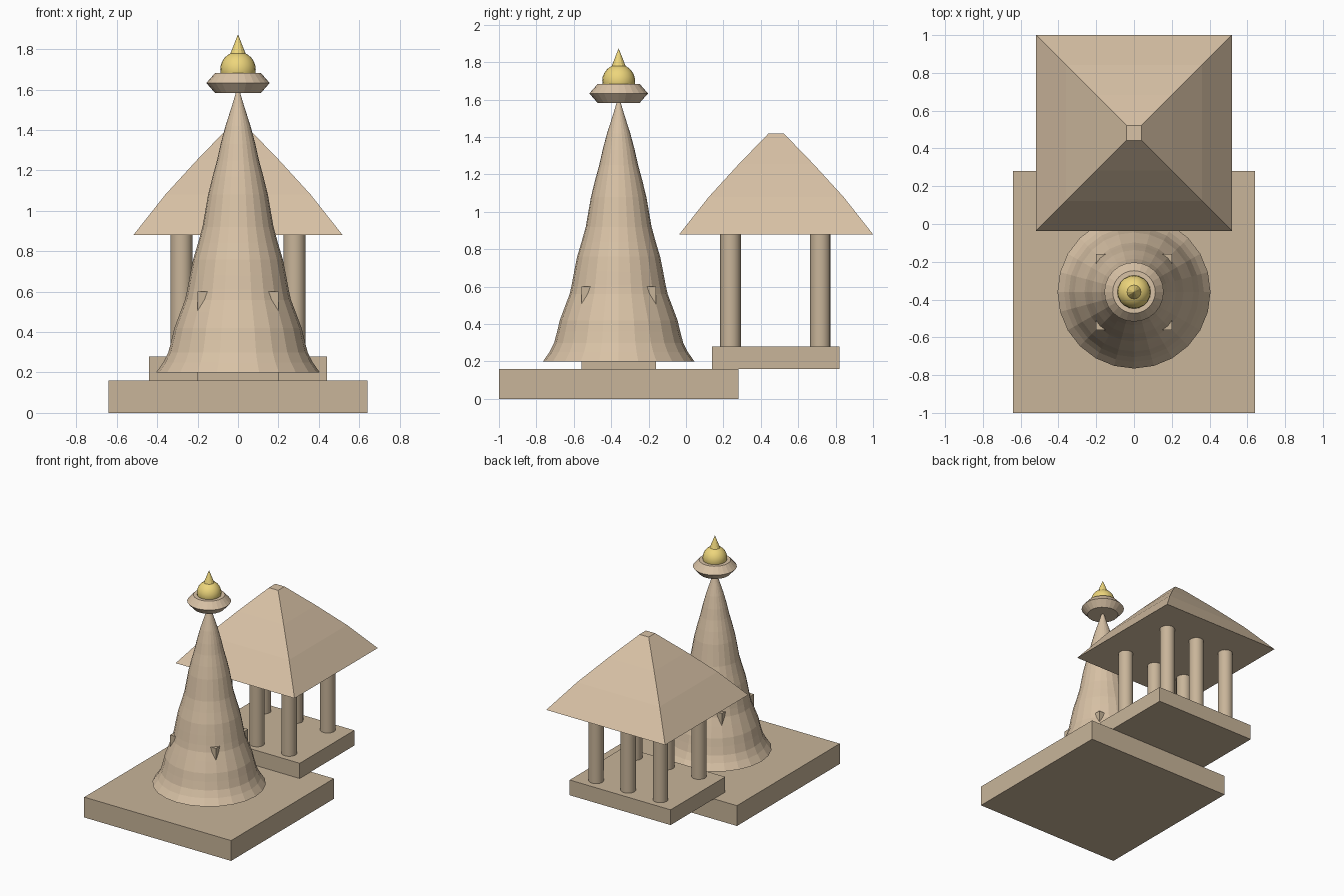
import bpy, bmesh, math
from math import cos, sin, pi

if "Cube" in bpy.data.objects:
    bpy.data.objects.remove(bpy.data.objects["Cube"])


def material(name, rgb):
    m = bpy.data.materials.new(name)
    m.diffuse_color = (*rgb, 1)
    m.use_nodes = True
    m.node_tree.nodes["Principled BSDF"].inputs["Base Color"].default_value = m.diffuse_color
    return m


STONE = material("stone", (0.58, 0.46, 0.32))
LIGHT = material("light_stone", (0.69, 0.54, 0.38))
GOLD = material("gold", (0.85, 0.67, 0.2))


def finish(name, bm, mat):
    bmesh.ops.recalc_face_normals(bm, faces=bm.faces)
    me = bpy.data.meshes.new(name)
    bm.to_mesh(me)
    bm.free()
    me.materials.append(mat)
    ob = bpy.data.objects.new(name, me)
    bpy.context.collection.objects.link(ob)
    return ob


def box(name, lo, hi, mat):
    bm = bmesh.new()
    bmesh.ops.create_cube(bm, size=1)
    for v in bm.verts:
        for i in range(3):
            v.co[i] = hi[i] if v.co[i] > 0 else lo[i]
    return finish(name, bm, mat)


def lathe(name, profile, n, centre, mat, phase=0.0):
    """Stack of n-sided rings from (radius, z) pairs, capped at both ends."""
    bm = bmesh.new()
    rings = [[bm.verts.new((centre[0] + r * cos(phase + 2 * pi * k / n),
                            centre[1] + r * sin(phase + 2 * pi * k / n), z))
              for k in range(n)] for r, z in profile]
    for a, b in zip(rings, rings[1:]):
        for k in range(n):
            j = (k + 1) % n
            bm.faces.new((a[k], a[j], b[j], b[k]))
    bm.faces.new(rings[0][::-1])
    bm.faces.new(rings[-1])
    return finish(name, bm, mat)


SHRINE = (0, -0.36)
HALL_Y = 0.482

# Shrine plinth and the square sanctum whose corners poke through the tower
box("shrine_plinth", (-0.64, -1, 0), (0.64, 0.28, 0.16), STONE)
box("sanctum", (-0.2, -0.56, 0.16), (0.2, -0.16, 0.6), STONE)

# Rippled tapering tower
tower = [(0.405, 0.20), (0.37, 0.25), (0.345, 0.30), (0.329, 0.36), (0.315, 0.42),
         (0.285, 0.50), (0.262, 0.56), (0.251, 0.61), (0.238, 0.68), (0.222, 0.76),
         (0.198, 0.84), (0.176, 0.92), (0.162, 1.00), (0.148, 1.08), (0.126, 1.17),
         (0.104, 1.25), (0.086, 1.33), (0.062, 1.42), (0.03, 1.52), (0.006, 1.60)]
lathe("tower", tower, 24, SHRINE, LIGHT)

# Crowning disc, dome and spike
lathe("crown_disc", [(0.113, 1.583), (0.157, 1.633), (0.113, 1.683)], 24, SHRINE, LIGHT)
dome = [(0.088 * cos(a), 1.7 + 0.088 * sin(a))
        for a in [pi * (i / 12 - 0.5) * 0.98 for i in range(13)]]
lathe("finial_dome", dome, 20, SHRINE, GOLD)
lathe("finial_spike", [(0.037, 1.78), (0.001, 1.872)], 12, SHRINE, GOLD)

# Hall platform and six columns
box("hall_platform", (-0.44, HALL_Y - 0.342, 0.16), (0.44, HALL_Y + 0.338, 0.28), STONE)
for x in (-0.28, 0, 0.28):
    for s in (-1, 1):
        lathe("hall_column", [(0.055, 0.28), (0.055, 0.89)], 16, (x, HALL_Y - 0.004 + 0.24 * s), STONE)

# Slightly bowed pyramid roof
roof = [(0.518, 0.88), (0.36, 1.08), (0.2, 1.255), (0.04, 1.42)]
lathe("hall_roof", [(h * math.sqrt(2), z) for h, z in roof], 4, (0, HALL_Y), LIGHT, pi / 4)

for ob in bpy.data.objects:
    if ob.name.startswith(("hall_column", "finial_dome")):
        for p in ob.data.polygons:
            p.use_smooth = len(p.vertices) == 4
